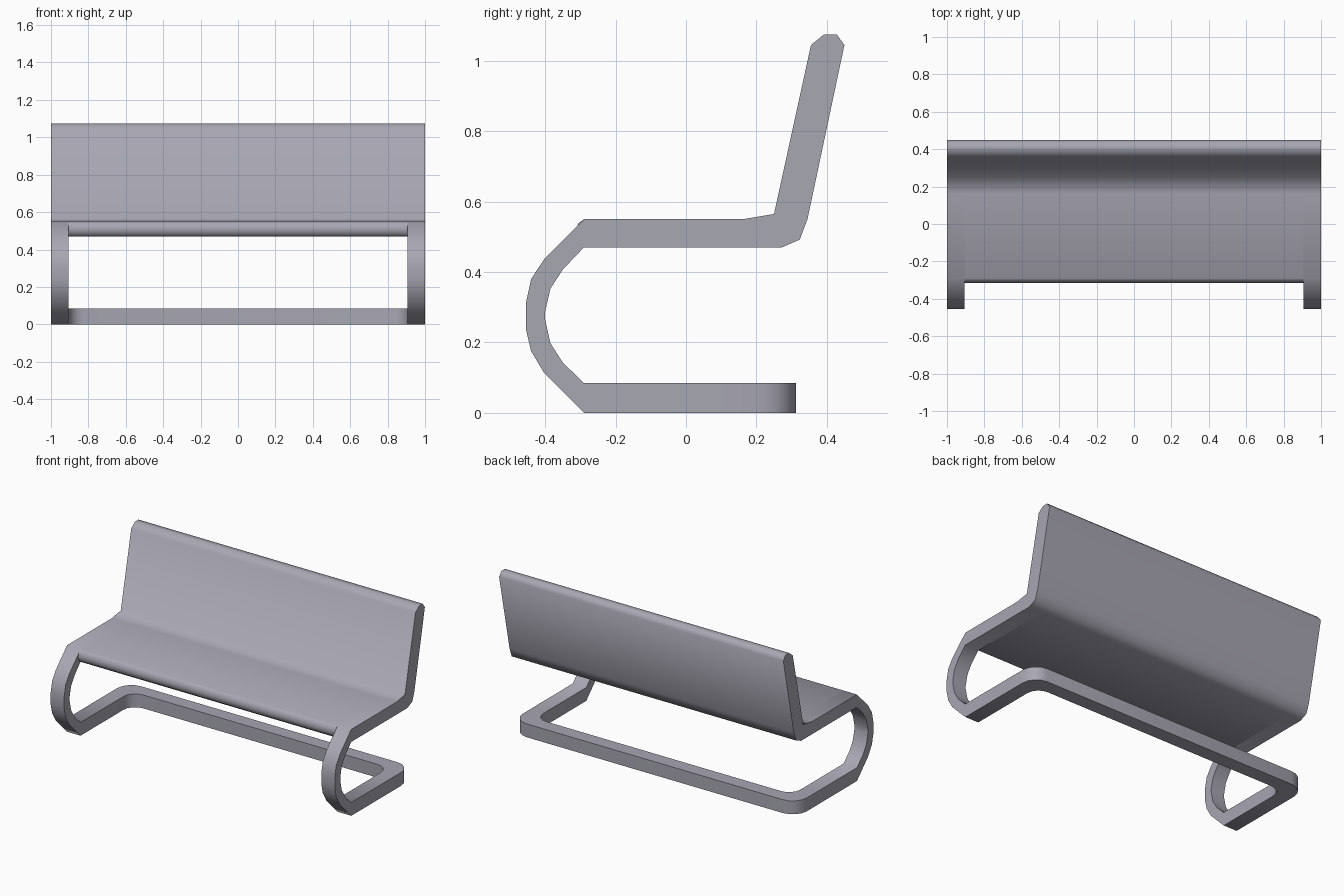
import bpy, bmesh, math
from mathutils import Vector

cube = bpy.data.objects.get("Cube")
if cube:
    bpy.data.objects.remove(cube, do_unlink=True)

# Single painted finish
paint = bpy.data.materials.new("grey_paint")
paint.use_nodes = True
COLOUR = (0.39, 0.385, 0.45, 1)
paint.diffuse_color = COLOUR
paint.node_tree.nodes["Principled BSDF"].inputs["Base Color"].default_value = COLOUR


def prism(name, points, offset):
    """Extrude a closed outline of 3D points along offset."""
    bm = bmesh.new()
    face = bm.faces.new([bm.verts.new(p) for p in points])
    ext = bmesh.ops.extrude_face_region(bm, geom=[face])
    moved = [g for g in ext["geom"] if isinstance(g, bmesh.types.BMVert)]
    bmesh.ops.translate(bm, verts=moved, vec=Vector(offset))
    bmesh.ops.recalc_face_normals(bm, faces=bm.faces)
    mesh = bpy.data.meshes.new(name)
    bm.to_mesh(mesh)
    bm.free()
    mesh.materials.append(paint)
    obj = bpy.data.objects.new(name, mesh)
    bpy.context.collection.objects.link(obj)
    bpy.ops.object.select_all(action="DESELECT")
    obj.select_set(True)
    bpy.context.view_layer.objects.active = obj
    bpy.ops.object.shade_smooth_by_angle(angle=math.radians(75))
    return obj


def arc(cx, cy, r, start, end, steps=4):
    """Points on a circular arc, angles in degrees."""
    return [(cx + r * math.cos(math.radians(start + (end - start) * i / steps)),
             cy + r * math.sin(math.radians(start + (end - start) * i / steps)))
            for i in range(steps + 1)]


HALF, INNER = 1.0, 0.905      # outer half width, inside of the end frames
RAIL = 0.085                  # base rail height
SEAM = 0.1                    # where the end frames meet the rear base

# Side outlines as (y, z): underside front to back, then over the top to the front
seat_back = [(-0.29, 0.47), (0.272, 0.47), (0.323, 0.492), (0.345, 0.55),
             (0.45, 1.045), (0.428, 1.075), (0.392, 1.075), (0.355, 1.045),
             (0.25, 0.565), (0.16, 0.55), (-0.29, 0.55)]
nose = [(-0.306, 0.538), (-0.315, 0.51), (-0.306, 0.483)]
hoop_outer = [(-0.404, 0.435), (-0.44, 0.38), (-0.454, 0.315),
              (-0.454, 0.235), (-0.44, 0.175), (-0.404, 0.115), (-0.29, 0)]
hoop_inner = [(-0.29, RAIL), (-0.35, 0.143), (-0.385, 0.198), (-0.4, 0.265),
              (-0.4, 0.288), (-0.385, 0.353), (-0.35, 0.407)]

# Seat and backrest between the end frames
prism("seat_and_backrest", [(-INNER, y, z) for y, z in seat_back + nose],
      (2 * INNER, 0, 0))

# End frames: seat edge, front hoop and lower rail in one outline
end_outline = seat_back + hoop_outer + [(SEAM, 0), (SEAM, RAIL)] + hoop_inner
for side, sign in (("left", 1), ("right", -1)):
    prism(side + "_end_frame", [(sign * INNER, y, z) for y, z in end_outline],
          (sign * (HALF - INNER), 0, 0))

# Rear base bar with rounded corners
REAR, BAR, R_OUT, R_IN = 0.313, 0.09, 0.1, 0.08
outer = [(HALF, SEAM)] + arc(HALF - R_OUT, REAR - R_OUT, R_OUT, 0, 90)
inner = arc(INNER - R_IN, REAR - BAR - R_IN, R_IN, 90, 0) + [(INNER, SEAM)]
base = (outer + [(-x, y) for x, y in reversed(outer)]
        + [(-x, y) for x, y in reversed(inner)] + inner)
prism("rear_base_bar", [(x, y, 0) for x, y in base], (0, 0, RAIL))
